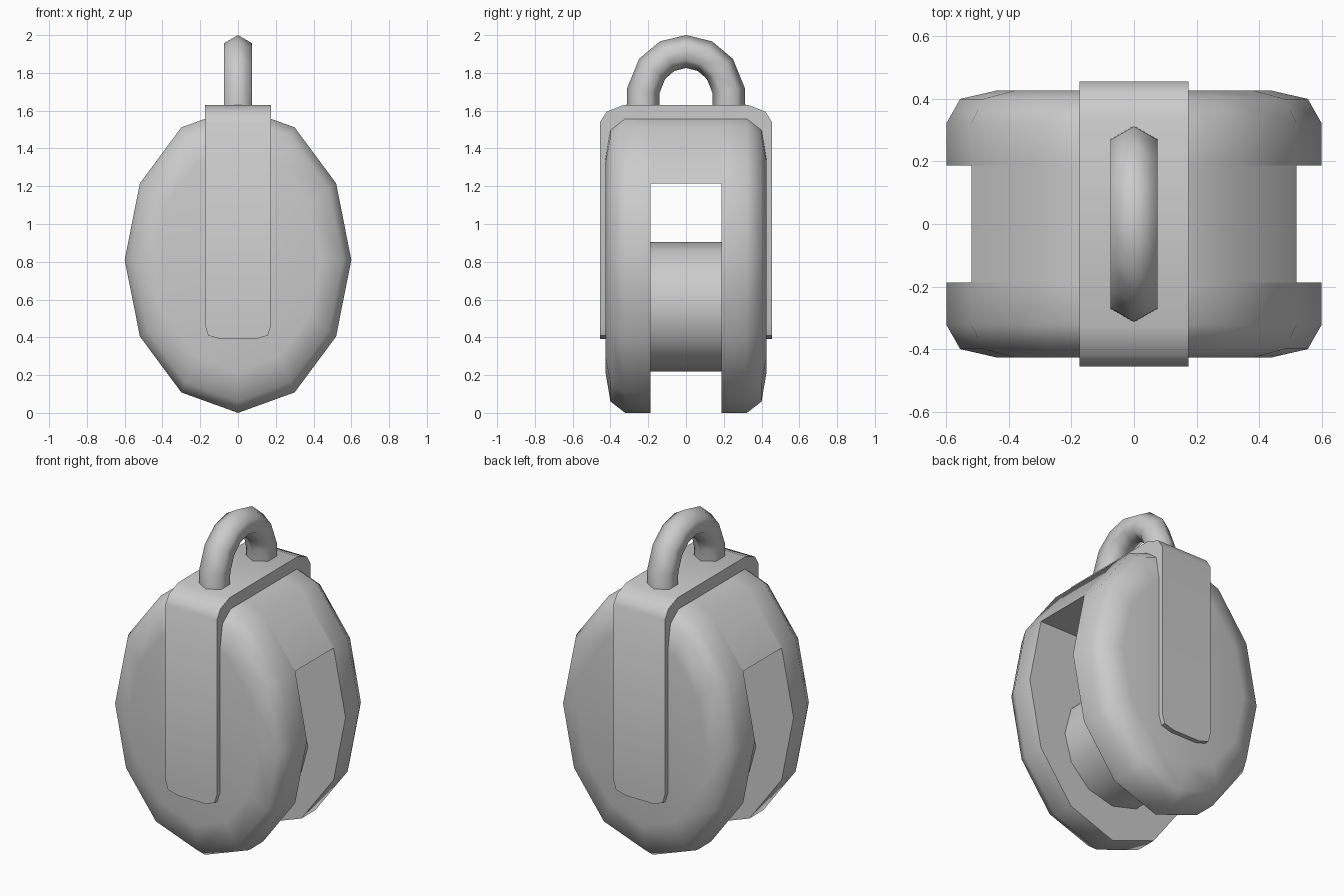
import bpy, bmesh
from math import sin, cos, pi, radians

if "Cube" in bpy.data.objects:
    bpy.data.objects.remove(bpy.data.objects["Cube"])


def finish(name, bm, angle):
    bmesh.ops.recalc_face_normals(bm, faces=bm.faces)
    me = bpy.data.meshes.new(name)
    bm.to_mesh(me)
    bm.free()
    ob = bpy.data.objects.new(name, me)
    bpy.context.collection.objects.link(ob)
    bpy.ops.object.select_all(action='DESELECT')
    ob.select_set(True)
    bpy.context.view_layer.objects.active = ob
    bpy.ops.object.shade_smooth_by_angle(angle=radians(angle))
    return ob


def loft(name, rings, angle=50):
    """Bridge a list of equal-length closed rings and cap both ends."""
    bm = bmesh.new()
    vs = [[bm.verts.new(p) for p in r] for r in rings]
    n = len(vs[0])
    for a, b in zip(vs, vs[1:]):
        for i in range(n):
            j = (i + 1) % n
            bm.faces.new((a[i], a[j], b[j], b[i]))
    bm.faces.new(vs[0])
    bm.faces.new(vs[-1])
    return finish(name, bm, angle)


def oval(y, s=1, rx=0.6, rz=0.81, cz=0.81):
    return [(s * rx * cos(i * pi / 6), y, cz + s * rz * sin(i * pi / 6))
            for i in range(12)]


# Two oval cheeks with rounded outer rims
for side, label in ((-1, "front"), (1, "back")):
    loft(label + "_cheek", [oval(side * y, s) for y, s in
         ((0.187, 1), (0.322, 1), (0.40, 0.926), (0.427, 0.73))], 60)

# Solid head joining the cheeks above the slot
loft("block_head", [oval(y)[1:6] for y in (-0.187, 0.187)], 42)

# Pulley wheel in the slot
loft("pulley_wheel", [oval(y, 1, 0.345, 0.343, 0.563) for y in (-0.2, 0.2)], 42)

# Strap over the top and down both faces
half = [(0.455, 0.39, 0.09), (0.455, 0.41, 0.158), (0.455, 0.465, 0.175),
        (0.455, 1.54, 0.175), (0.42, 1.595, 0.175), (0.33, 1.63, 0.175)]
path = [(-y, z, w) for y, z, w in half] + half[::-1]
inner = {0.455: 0.36, 0.42: 0.36, 0.33: 0.30}
rings = []
for y, z, w in path:
    yi = inner[abs(y)] * (1 if y > 0 else -1)
    zi = z if z < 1.5 else 1.52
    rings.append([(-w, y, z), (w, y, z), (w, yi, zi), (-w, yi, zi)])
loft("strap", rings, 50)

# Hanging loop: six-sided bar bent into an arch
rings = []
angles = [radians(a) for a in (8, 38, 64, 90, 116, 142, 172)]
spine = [(0.228, 1.57, 0)]
spine += [(0.228 * cos(a), 1.673 + 0.24 * sin(a), a) for a in angles]
spine += [(-0.228, 1.57, pi)]
for y, z, a in spine:
    ring = []
    for k in range(6):
        t = k * pi / 3
        d = 0.087 * cos(t)
        ring.append((0.087 * sin(t), y + d * cos(a), z + d * sin(a)))
    rings.append(ring)
loft("hanging_loop", rings, 75)
